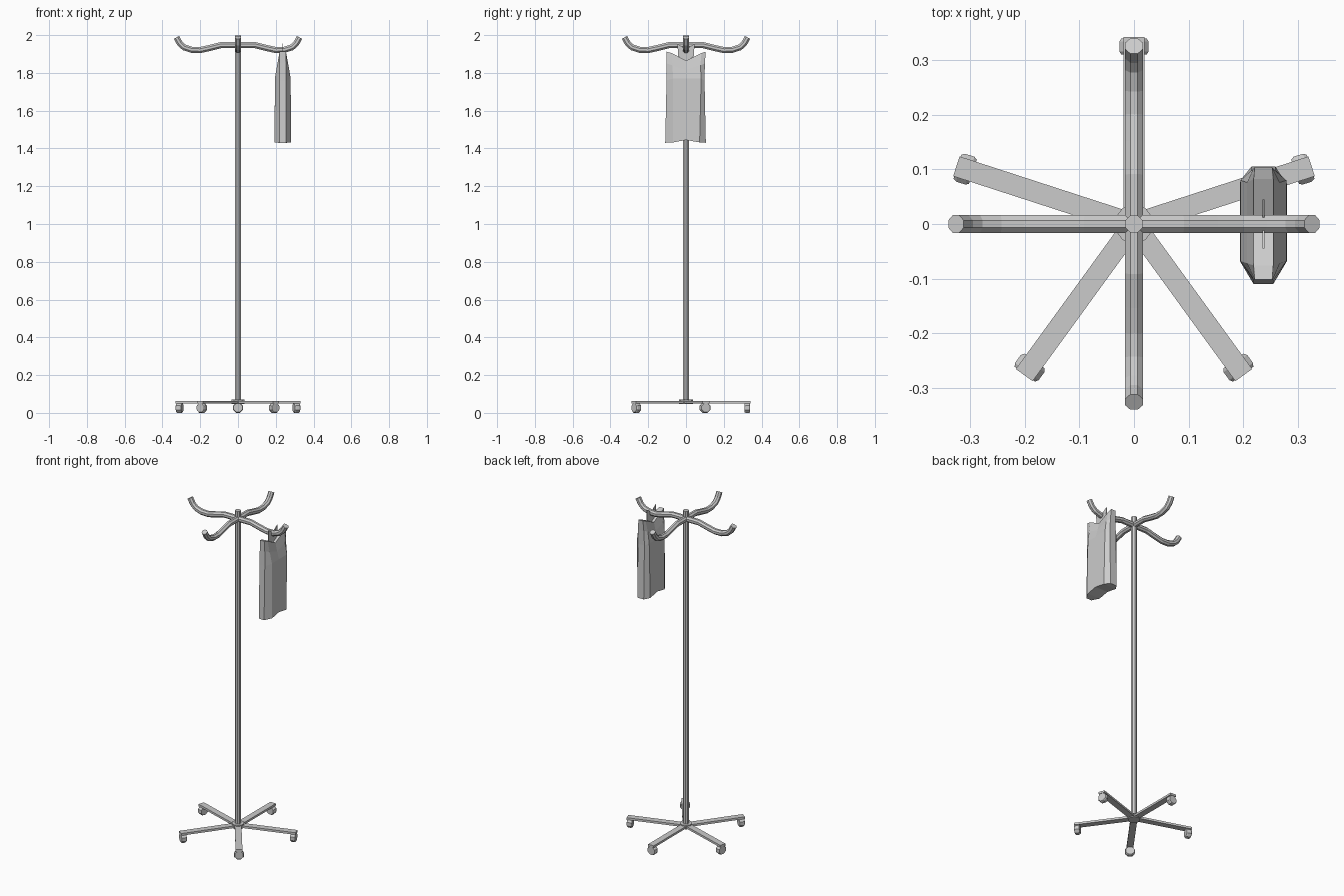
import bpy, bmesh
from math import pi, cos, sin, radians
from mathutils import Vector, Matrix

if "Cube" in bpy.data.objects:
    bpy.data.objects.remove(bpy.data.objects["Cube"])


def make(name, bm, rot=0.0):
    bmesh.ops.recalc_face_normals(bm, faces=bm.faces)
    me = bpy.data.meshes.new(name)
    bm.to_mesh(me)
    bm.free()
    ob = bpy.data.objects.new(name, me)
    ob.rotation_euler.z = rot
    bpy.context.collection.objects.link(ob)
    return ob


def skin(rings):
    """Closed rings joined into a capped solid."""
    bm = bmesh.new()
    vs = [[bm.verts.new(p) for p in r] for r in rings]
    n = len(vs[0])
    for a, b in zip(vs, vs[1:]):
        for i in range(n):
            j = (i + 1) % n
            bm.faces.new((a[i], a[j], b[j], b[i]))
    bm.faces.new(vs[0])
    bm.faces.new(vs[-1])
    return bm


def tube(path, r, sides=8):
    """Tube along a path lying in the XZ plane."""
    pts = [Vector((x, 0, z)) for x, z in path]
    rings = []
    for i, p in enumerate(pts):
        t = (pts[min(i + 1, len(pts) - 1)] - pts[max(i - 1, 0)]).normalized()
        n = Vector((-t.z, 0, t.x))
        rings.append([p + r * (cos(a) * n + Vector((0, sin(a), 0)))
                      for a in ((k + .5) * 2 * pi / sides for k in range(sides))])
    return skin(rings)


# central pole and hub
make("pole", tube([(0, 0.05), (0, 1.998)], 0.017))
make("base_hub", tube([(0, 0.046), (0, 0.07)], 0.036, 10))

# four curved coat hooks
hook = [(0, 1.947), (0.09, 1.947), (0.15, 1.932), (0.20, 1.921), (0.245, 1.922),
        (0.285, 1.935), (0.308, 1.956), (0.326, 1.988)]
for k in range(4):
    make(f"hook_{k + 1}", tube(hook, 0.0175), k * pi / 2)

# five flat legs, each with a caster turned to face outward
for k in range(5):
    ang = radians(90 + 72 * k)
    bm = bmesh.new()
    bmesh.ops.create_cube(bm, size=1, matrix=Matrix.Translation((0.171, 0, 0.057))
                          @ Matrix.Diagonal((0.342, 0.038, 0.013, 1)))
    make(f"leg_{k + 1}", bm, ang)
    rings = [[(x, r * cos(a), 0.027 + r * sin(a))
              for a in ((i + .5) * pi / 4 for i in range(8))]
             for x, r in ((0.31, 0.025), (0.316, 0.029), (0.334, 0.029), (0.34, 0.025))]
    make(f"caster_{k + 1}", skin(rings), ang)

# hanging bag: rings of (y, half thickness, z) stations from hem to neck
BX = 0.237
levels = [
    [(-0.11, 0.018, 1.43), (-0.068, 0.043, 1.432), (0, 0.043, 1.445), (0.072, 0.043, 1.432), (0.105, 0.022, 1.43)],
    [(-0.103, 0.018, 1.76), (-0.068, 0.042, 1.77), (0, 0.042, 1.77), (0.08, 0.042, 1.77), (0.098, 0.022, 1.76)],
    [(-0.102, 0.017, 1.85), (-0.072, 0.030, 1.84), (0, 0.030, 1.815), (0.076, 0.030, 1.84), (0.1, 0.019, 1.85)],
    [(-0.102, 0.016, 1.912), (-0.076, 0.018, 1.905), (0, 0.018, 1.865), (0.082, 0.018, 1.905), (0.104, 0.016, 1.912)],
]
rings = [[(BX + h, y, z) for y, h, z in lv] + [(BX - h, y, z) for y, h, z in reversed(lv)]
         for lv in levels]
bm = skin(rings)
# split the two long caps across the thickness so they follow the notch
bmesh.ops.triangulate(bm, faces=[f for f in bm.faces if len(f.verts) > 4])
make("hanging_bag", bm)

# thin hanging tab that loops the bag over the hook
outline = [(-0.045, 1.955), (0, 1.925), (0.045, 1.955), (0.042, 1.888), (0, 1.86), (-0.042, 1.888)]
make("bag_tab", skin([[(BX + d, y, z) for y, z in outline] for d in (-0.002, 0.002)]))
